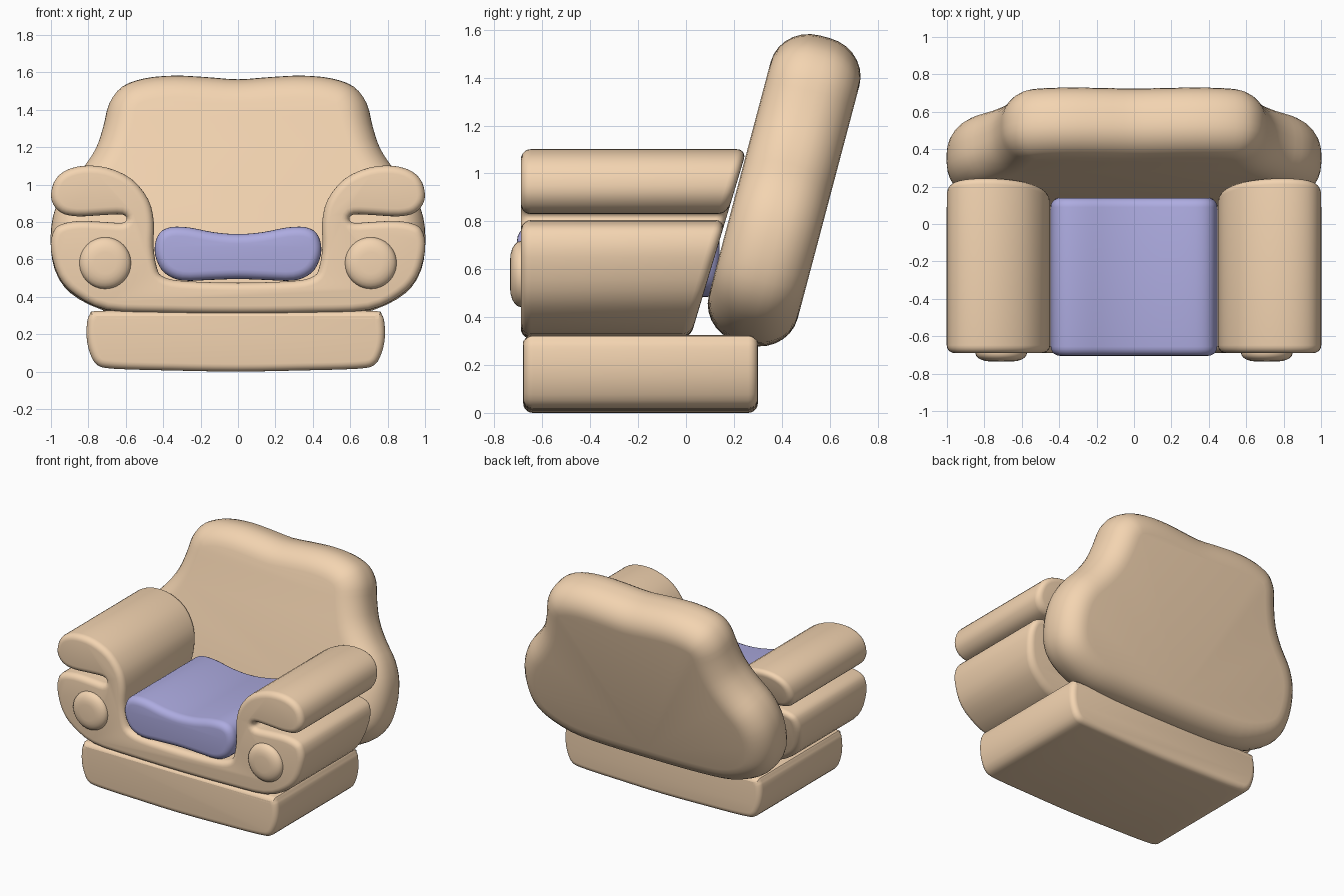
import bpy, bmesh, math
from mathutils import Vector, Matrix

if "Cube" in bpy.data.objects:
    bpy.data.objects.remove(bpy.data.objects["Cube"])


def material(name, rgb):
    m = bpy.data.materials.new(name)
    m.diffuse_color = (*rgb, 1)
    m.use_nodes = True
    m.node_tree.nodes["Principled BSDF"].inputs["Base Color"].default_value = m.diffuse_color
    return m


TAN = material("tan_fabric", (0.90, 0.66, 0.44))
BLUE = material("blue_fabric", (0.42, 0.41, 0.75))


def smooth_loop(half, steps=3):
    """Mirror a half profile (bottom centre to top centre) and round it."""
    pts = [Vector(p) for p in half]
    pts += [Vector((-p.x, p.y)) for p in reversed(pts[1:-1])]
    n, out = len(pts), []
    for i in range(n):
        a, b, c, d = (pts[(i + k) % n] for k in (-1, 0, 1, 2))
        for s in range(steps):
            t = s / steps
            out.append(0.5 * (2 * b + (c - a) * t + (2 * a - 5 * b + 4 * c - d) * t * t
                              + (3 * b - a - 3 * c + d) * t ** 3))
    return out


def inset(loop, d):
    n, out = len(loop), []
    for i, p in enumerate(loop):
        t = (loop[(i + 1) % n] - loop[i - 1]).normalized()
        out.append(p - d * Vector((t.y, -t.x)))
    return out


def pillow(name, loop, front, back, r, depth=None, mat=TAN, segs=5):
    """Extrude an xz outline along y with rounded rims; back may depend on z."""
    depth = depth or r
    rear = back if callable(back) else (lambda z: back)
    bm = bmesh.new()
    rings = []
    angles = [math.pi / 2 * k / segs for k in range(segs + 1)]
    for end in (0, 1):
        for a in (reversed(angles) if end == 0 else angles):
            cut, slide = r * (1 - math.cos(a)), depth * (1 - math.sin(a))
            ring = []
            for p in inset(loop, cut):
                y = front + slide if end == 0 else rear(p.y) - slide
                ring.append(bm.verts.new((p.x, y, p.y)))
            rings.append(ring)
    n = len(loop)
    for A, B in zip(rings, rings[1:]):
        for i in range(n):
            j = (i + 1) % n
            bm.faces.new((A[i], A[j], B[j], B[i]))
    bm.faces.new(rings[0])
    bm.faces.new(rings[-1][::-1])
    bmesh.ops.recalc_face_normals(bm, faces=bm.faces)
    me = bpy.data.meshes.new(name)
    bm.to_mesh(me)
    bm.free()
    me.materials.append(mat)
    ob = bpy.data.objects.new(name, me)
    bpy.context.collection.objects.link(ob)
    bpy.ops.object.select_all(action='DESELECT')
    ob.select_set(True)
    bpy.context.view_layer.objects.active = ob
    bpy.ops.object.shade_smooth_by_angle(angle=math.radians(40))
    return ob


# Base plinth
base = smooth_loop([(0, 0), (0.35, 0.006), (0.65, 0.015), (0.74, 0.035), (0.78, 0.1), (0.797, 0.18),
                    (0.795, 0.26), (0.78, 0.305), (0.735, 0.325), (0.4, 0.322), (0, 0.32)])
pillow("base", base, -0.68, 0.30, 0.04).location.x = -0.012

# Seat body and curled arms as one section, rear end sloped to meet the backrest
body = smooth_loop([(0, 0.31), (0.4, 0.315), (0.7, 0.33), (0.87, 0.41), (0.96, 0.51), (1.0, 0.65),
                    (0.99, 0.74), (0.95, 0.785), (0.85, 0.805), (0.72, 0.8), (0.62, 0.795),
                    (0.595, 0.817), (0.62, 0.84), (0.72, 0.837), (0.86, 0.83), (0.95, 0.852),
                    (0.998, 0.92), (0.985, 1.01), (0.93, 1.07), (0.83, 1.1), (0.7, 1.09),
                    (0.57, 1.03), (0.48, 0.92), (0.45, 0.8), (0.452, 0.67), (0.435, 0.56),
                    (0.405, 0.51), (0.3, 0.485), (0, 0.475)])
pillow("seat_and_arms", body, -0.69, lambda z: 0.02 + 0.3 * (z - 0.32), 0.042)

# Backrest, modelled upright about its centre and leaned back
back = smooth_loop([(0, 0.28), (0.4, 0.285), (0.65, 0.31), (0.85, 0.39), (0.96, 0.5), (1.0, 0.65),
                    (0.99, 0.82), (0.93, 0.96), (0.83, 1.08), (0.76, 1.19), (0.72, 1.31),
                    (0.69, 1.43), (0.62, 1.52), (0.5, 1.565), (0.34, 1.58), (0.17, 1.572), (0, 1.56)])
back = [Vector((p.x, (p.y - 0.93) * 1.02)) for p in back]
rest = pillow("backrest", back, -0.192, 0.192, 0.16, 0.17, segs=7)
rest.matrix_world = Matrix.Translation((0.0, 0.41, 0.93)) @ Matrix.Rotation(-math.atan(0.265), 4, 'X')

# Seat cushion
cushion = smooth_loop([(0, 0.495), (0.15, 0.49), (0.3, 0.487), (0.39, 0.525), (0.435, 0.595), (0.445, 0.67),
                       (0.42, 0.74), (0.36, 0.772), (0.26, 0.77), (0.13, 0.745), (0, 0.735)])
pillow("seat_cushion", cushion, -0.705, 0.14, 0.05, mat=BLUE)

# Round arm buttons
disc = smooth_loop([(0.138 * math.sin(a), -0.138 * math.cos(a))
                    for a in (math.pi * k / 8 for k in range(9))], 2)
for side, x in (("left", -0.71), ("right", 0.71)):
    pillow(side + "_arm_button", disc, -0.735, -0.62, 0.08, 0.045).location = (x, 0, 0.58)
